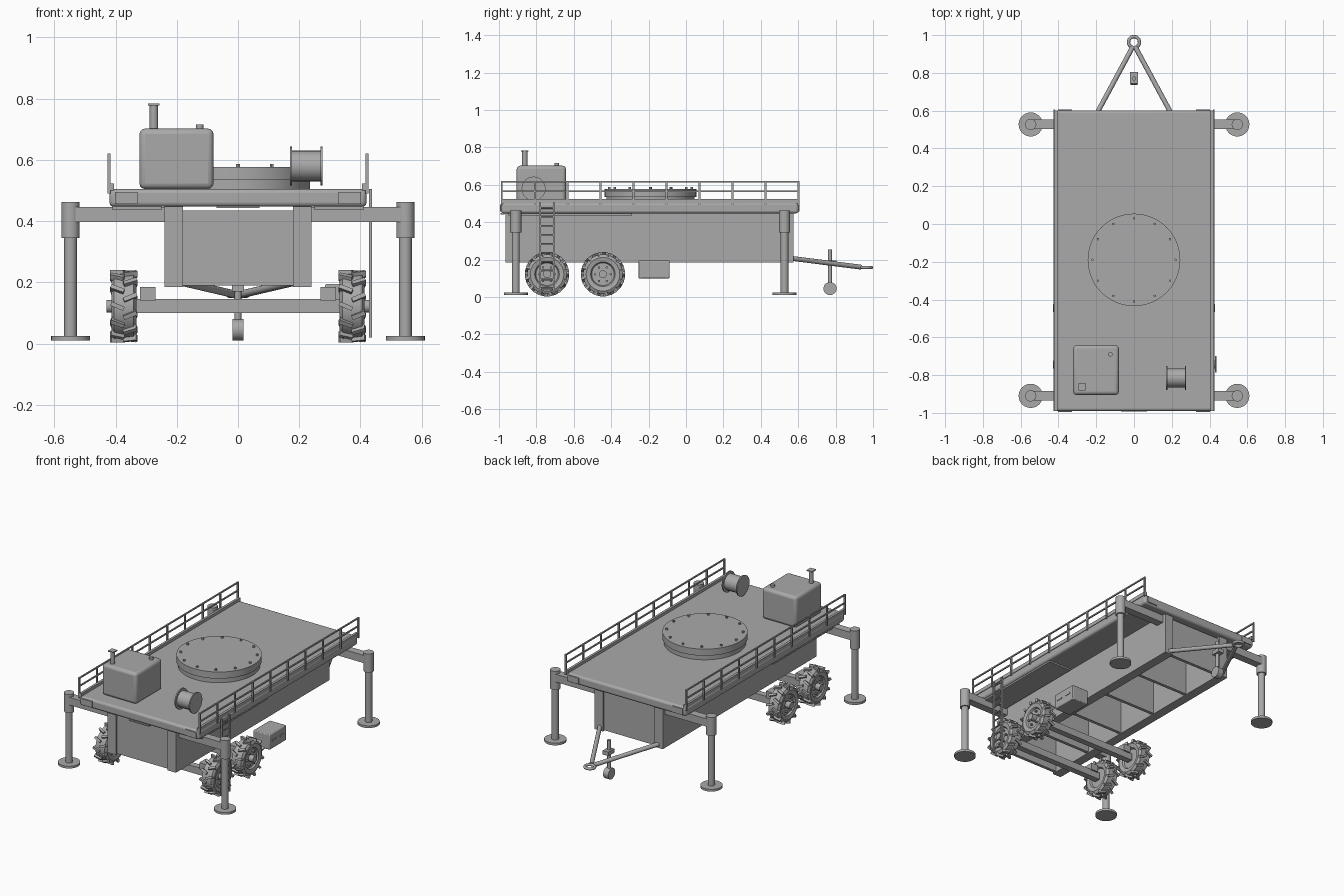
import bpy, bmesh, math
from mathutils import Vector, Matrix

if "Cube" in bpy.data.objects:
    bpy.data.objects.remove(bpy.data.objects["Cube"])

grey = bpy.data.materials.new("plain_grey")
grey.diffuse_color = (0.4, 0.4, 0.4, 1)
grey.use_nodes = True
grey.node_tree.nodes["Principled BSDF"].inputs["Base Color"].default_value = grey.diffuse_color


def finish(name, bm, smooth=False, bevel=0, segs=2):
    bmesh.ops.recalc_face_normals(bm, faces=bm.faces)
    me = bpy.data.meshes.new(name)
    bm.to_mesh(me)
    bm.free()
    me.materials.append(grey)
    ob = bpy.data.objects.new(name, me)
    bpy.context.collection.objects.link(ob)
    if bevel:
        mod = ob.modifiers.new("bevel", 'BEVEL')
        mod.width, mod.segments = bevel, segs
    if smooth:
        bpy.ops.object.select_all(action='DESELECT')
        ob.select_set(True)
        bpy.context.view_layer.objects.active = ob
        bpy.ops.object.shade_smooth_by_angle(angle=math.radians(35))
    return ob


def add_box(bm, x0, x1, y0, y1, z0, z1):
    m = Matrix.Translation(((x0 + x1) / 2, (y0 + y1) / 2, (z0 + z1) / 2))
    bmesh.ops.create_cube(bm, size=1, matrix=m @ Matrix.Diagonal((x1 - x0, y1 - y0, z1 - z0, 1)))


def add_rod(bm, a, b, r, n=12):
    a, b = Vector(a), Vector(b)
    rot = (b - a).to_track_quat('Z', 'Y').to_matrix().to_4x4()
    bmesh.ops.create_cone(bm, cap_ends=True, segments=n, radius1=r, radius2=r, depth=(b - a).length,
                          matrix=Matrix.Translation((a + b) / 2) @ rot)


def box(name, *dims, bevel=0, segs=2):
    bm = bmesh.new()
    add_box(bm, *dims)
    return finish(name, bm, bool(bevel), bevel, segs)


def rod(name, a, b, r, n=16):
    bm = bmesh.new()
    add_rod(bm, a, b, r, n)
    return finish(name, bm, True)


def lathe_x(bm, prof, centre, n=32):
    """Spin (x, radius) points around the x axis."""
    rings = []
    for x, r in prof:
        rings.append([bm.verts.new((centre[0] + x, centre[1] + r * math.cos(i * math.tau / n),
                                    centre[2] + r * math.sin(i * math.tau / n))) for i in range(n)])
    for p, q in zip(rings, rings[1:]):
        for i in range(n):
            bm.faces.new((p[i], p[(i + 1) % n], q[(i + 1) % n], q[i]))
    bm.faces.new(rings[0])
    bm.faces.new(rings[-1])


# Deck and chassis
box("deck", -.42, .42, -.99, .602, .447, .505, bevel=.014, segs=3)
for s, side in ((-1, "left"), (1, "right")):
    box(side + "_chassis_rail", *sorted((s * .18, s * .24)), -.965, .575, .185, .45)
    box(side + "_mudguard", *sorted((s * .25, s * .41)), -.95, -.29, .437, .447)
bm = bmesh.new()
for i in range(6):
    y = -.955 + i * .3
    add_box(bm, -.18, .18, y, y + .02, .19, .435)
finish("chassis_cross_plates", bm)
box("rear_plate", -.07, .07, -.993, -.97, .442, .45)

# End lamps
for s in (-1, 1):
    for y in (-.99, .602):
        box("end_lamp", s * .365 - .037, s * .365 + .037, y - .005, y + .005, .456, .495)

# Guard rails along both deck sides
for s, side in ((-1, "left"), (1, "right")):
    x = s * .422
    bm = bmesh.new()
    for i in range(10):
        y = -.985 + i * .1762
        add_box(bm, x - .005, x + .005, y - .005, y + .005, .49, .62)
    for z in (.565, .616):
        add_box(bm, x - .004, x + .004, -.99, .605, z - .004, z + .004)
    add_box(bm, *sorted((s * .405, s * .42)), -.99, .602, .5, .523)
    finish(side + "_guard_rail", bm)

# Outriggers: arm, sleeve, leg and foot pad
for s in (-1, 1):
    for y in (-.91, .527):
        x = s * .547
        box("outrigger_arm", *sorted((s * .2, s * .535)), y - .025, y + .025, .397, .446)
        rod("outrigger_sleeve", (x, y, .345), (x, y, .463), .03)
        rod("outrigger_leg", (x, y, .02), (x, y, .36), .021)
        rod("outrigger_pad", (x, y, .01), (x, y, .024), .064, 24)

# Wheels with chevron lugs, and axles
for y in (-.743, -.444):
    box("axle", -.34, .34, y - .02, y + .02, .1, .145)
    for s in (-1, 1):
        box("axle_bracket", *sorted((s * .27, s * .32)), y - .03, y + .03, .14, .184)
        c = (s * .373, y, .122)
        bm = bmesh.new()
        prof = [(-.025, .02), (-.025, .06), (-.036, .066), (-.041, .09), (-.032, .106),
                (.032, .106), (.041, .09), (.036, .066), (.025, .06), (.025, .02)]
        lathe_x(bm, prof, c)
        finish("tyre", bm, True)
        bm = bmesh.new()
        for k in range(24):
            h = 1 if k % 2 else -1
            turn = Matrix.Rotation(k * math.tau / 24, 4, 'X')
            m = (Matrix.Translation(c) @ turn @ Matrix.Translation((h * .021, 0, .108))
                 @ Matrix.Rotation(h * .4, 4, 'Z') @ Matrix.Diagonal((.046, .014, .02, 1)))
            bmesh.ops.create_cube(bm, size=1, matrix=m)
        finish("tyre_lugs", bm)
        bm = bmesh.new()
        add_rod(bm, c, (s * .43, y, .122), .021, 16)
        for k in range(6):
            a = k * math.tau / 6
            p = (y + .042 * math.cos(a), .122 + .042 * math.sin(a))
            add_rod(bm, (s * .39, *p), (s * .412, *p), .007, 6)
        finish("wheel_hub", bm, True)

# Tool box on the right with two latches
box("tool_box", .285, .4, -.255, -.088, .1, .195, bevel=.005)
for y in (-.21, -.133):
    box("tool_box_latch", .398, .404, y - .02, y + .02, .145, .155)

# Ladder on the right
bm = bmesh.new()
for y in (-.78, -.705):
    add_box(bm, .428, .438, y - .005, y + .005, .02, .505)
for i in range(10):
    add_rod(bm, (.433, -.78, .045 + i * .048), (.433, -.705, .045 + i * .048), .005, 8)
finish("ladder", bm)

# Round turntable with bolts
rod("turntable_base", (0, -.19, .5), (0, -.19, .54), .236, 48)
rod("turntable_flange", (0, -.19, .535), (0, -.19, .577), .245, 48)
bm = bmesh.new()
for k in range(12):
    a = k * math.tau / 12
    p = (.22 * math.sin(a), -.19 + .22 * math.cos(a))
    add_rod(bm, (*p, .57), (*p, .587), .007, 6)
finish("turntable_bolts", bm)

# Power unit with exhaust and filler cap
box("power_unit", -.322, -.08, -.905, -.642, .505, .702, bevel=.018, segs=3)
rod("exhaust_pipe", (-.275, -.862, .69), (-.275, -.862, .78), .014)
box("exhaust_cap", -.294, -.256, -.881, -.843, .777, .784)
rod("filler_cap", (-.125, -.69, .69), (-.125, -.69, .716), .012)

# Cable reel
rod("reel_drum", (.175, -.815, .58), (.272, -.815, .58), .05, 24)
for x in (.17, .269):
    rod("reel_flange", (x, -.815, .58), (x + .007, -.815, .58), .064, 24)

# Drawbar, towing eye and jockey wheel
for s in (-1, 1):
    rod("drawbar_arm", (s * .205, .57, .206), (s * .008, .935, .16), .013, 12)
bpy.ops.mesh.primitive_torus_add(location=(0, .963, .158), major_radius=.029, minor_radius=.009,
                                 major_segments=24, minor_segments=8)
eye = bpy.context.object
eye.name = "towing_eye"
eye.data.materials.append(grey)
bpy.ops.object.shade_smooth()
rod("jockey_post", (0, .77, .06), (0, .77, .255), .011, 12)
box("jockey_clamp", -.02, .02, .745, .805, .17, .195)
rod("jockey_wheel", (-.018, .77, .045), (.018, .77, .045), .035, 20)
